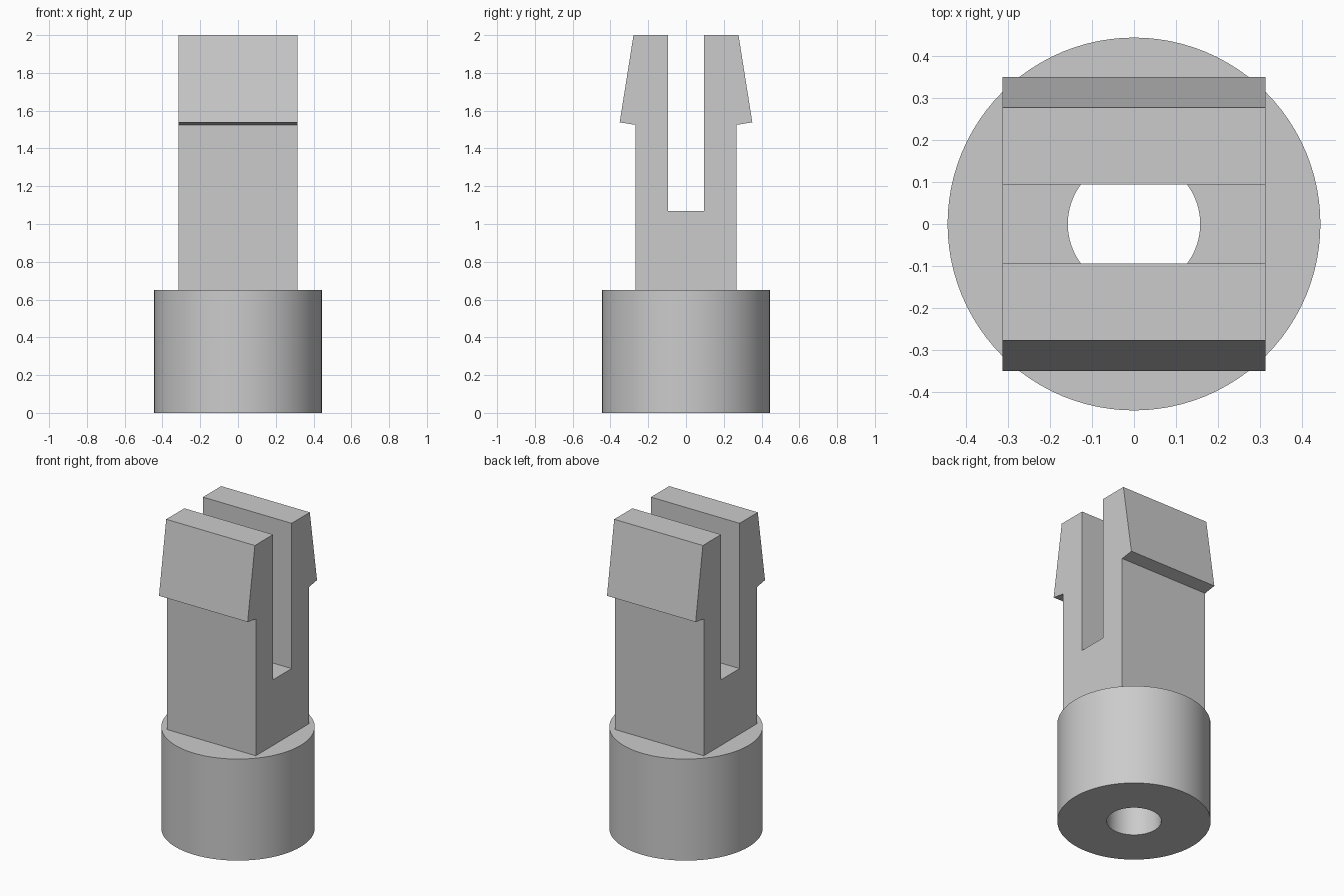
import bpy
import bmesh
import math

cube = bpy.data.objects.get("Cube")
if cube:
    bpy.data.objects.remove(cube, do_unlink=True)

grey = bpy.data.materials.new("light_grey")
grey.use_nodes = True
colour = (0.6, 0.6, 0.6, 1)
grey.diffuse_color = colour
grey.node_tree.nodes["Principled BSDF"].inputs["Base Color"].default_value = colour

COLLAR_TOP = 0.65
SLOT_FLOOR = 1.07


def add_object(name, bm):
    mesh = bpy.data.meshes.new(name)
    bmesh.ops.recalc_face_normals(bm, faces=bm.faces)
    bm.to_mesh(mesh)
    bm.free()
    mesh.materials.append(grey)
    obj = bpy.data.objects.new(name, mesh)
    bpy.context.collection.objects.link(obj)
    return obj


def cylinder(name, radius, bottom, top):
    bm = bmesh.new()
    bmesh.ops.create_cone(bm, cap_ends=True, segments=96, radius1=radius,
                          radius2=radius, depth=top - bottom)
    bmesh.ops.translate(bm, verts=bm.verts, vec=(0, 0, (bottom + top) / 2))
    return add_object(name, bm)


def extrude_along_x(name, outline, half_width):
    bm = bmesh.new()
    face = bm.faces.new([bm.verts.new((-half_width, y, z)) for y, z in outline])
    result = bmesh.ops.extrude_face_region(bm, geom=[face])
    moved = [v for v in result["geom"] if isinstance(v, bmesh.types.BMVert)]
    bmesh.ops.translate(bm, verts=moved, vec=(2 * half_width, 0, 0))
    return add_object(name, bm)


# Round base collar
collar = cylinder("base_collar", 0.445, 0, COLLAR_TOP)

# Forked stem with a barbed prong on each side of the slot
half = [(0.268, COLLAR_TOP - 0.01), (0.268, 1.525), (0.351, 1.538),
        (0.278, 2.0), (0.094, 2.0), (0.094, SLOT_FLOOR)]
outline = half + [(-y, z) for y, z in reversed(half)]
stem = extrude_along_x("forked_stem", outline, 0.314)

# Bore from the underside up to the slot floor
bore = cylinder("bore_cutter", 0.158, -0.1, SLOT_FLOOR + 0.002)
bore.hide_render = True
for part in (collar, stem):
    cut = part.modifiers.new("bore", "BOOLEAN")
    cut.operation = "DIFFERENCE"
    cut.solver = "EXACT"
    cut.object = bore
    bpy.ops.object.select_all(action="DESELECT")
    part.select_set(True)
    bpy.context.view_layer.objects.active = part
    bpy.ops.object.modifier_apply(modifier=cut.name)
    bpy.ops.object.shade_smooth_by_angle(angle=math.radians(30))
bpy.data.objects.remove(bore, do_unlink=True)
